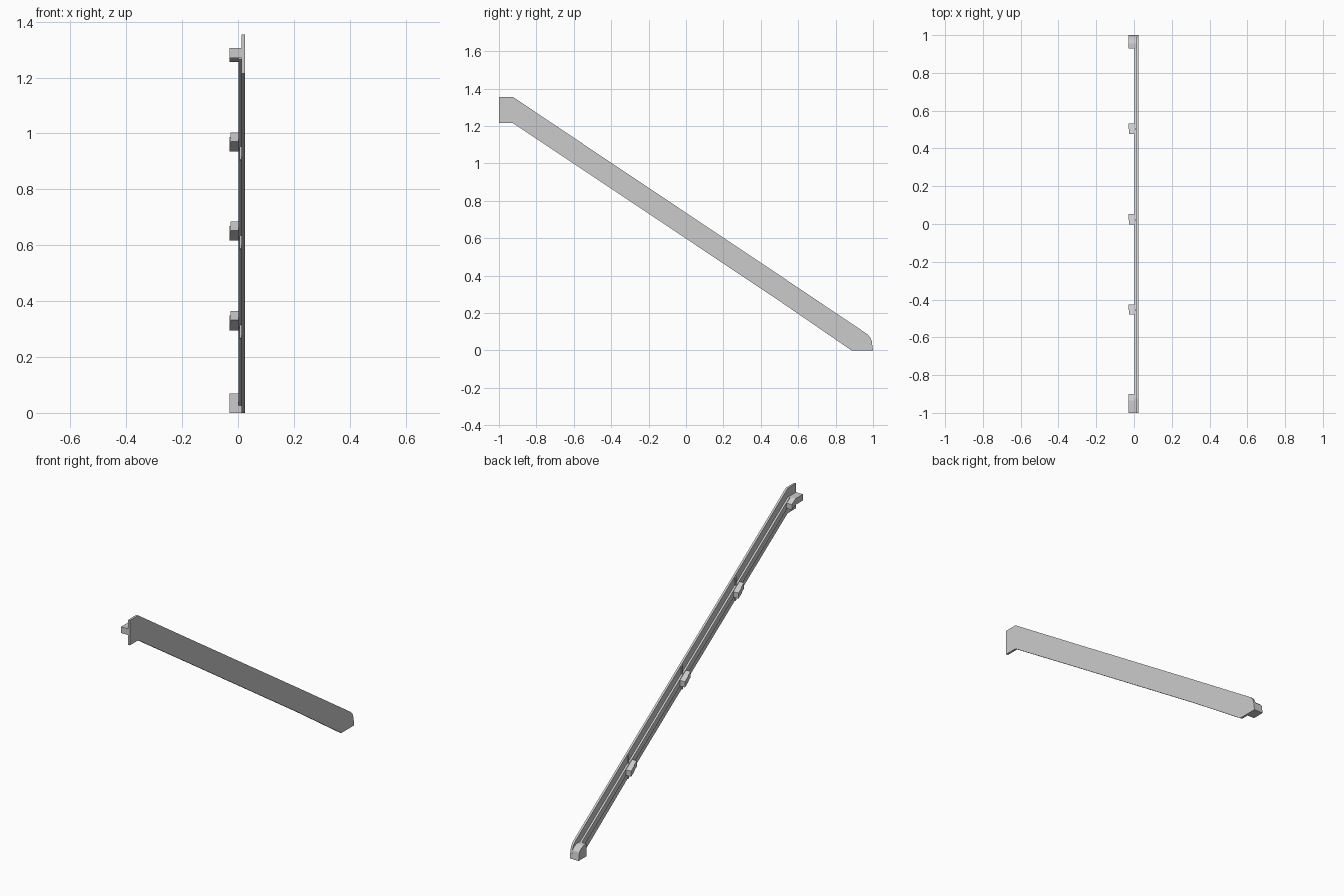
import bpy, bmesh

if "Cube" in bpy.data.objects:
    bpy.data.objects.remove(bpy.data.objects["Cube"])

SLOPE = -0.668
SEAMS = [-0.455, 0.022, 0.502]


def mid(y):
    """Height of the sloping centre line."""
    return 1.285 + SLOPE * (y + 0.925)


def prism(name, profile, x0, x1):
    """Extrude a (y, z) outline along x."""
    bm = bmesh.new()
    face = bm.faces.new([bm.verts.new((x0, y, z)) for y, z in profile])
    out = bmesh.ops.extrude_face_region(bm, geom=[face])
    for v in out["geom"]:
        if isinstance(v, bmesh.types.BMVert):
            v.co.x = x1
    bmesh.ops.recalc_face_normals(bm, faces=bm.faces[:])
    me = bpy.data.meshes.new(name)
    bm.to_mesh(me)
    bm.free()
    ob = bpy.data.objects.new(name, me)
    bpy.context.collection.objects.link(ob)
    return ob


def sloped(name, y0, y1, half, x0, x1):
    """Bar with vertical ends following the slope."""
    return prism(name, [(y0, mid(y0) - half), (y1, mid(y1) - half),
                        (y1, mid(y1) + half), (y0, mid(y0) + half)], x0, x1)


# Outer panel in four lengths, with shaped top and bottom ends
H = 0.069
a, b, c = SEAMS
prism("upper_panel", [(-1, 1.215), (-0.925, 1.215), (a, mid(a) - H), (a, mid(a) + H),
                      (-0.925, 1.355), (-1, 1.355)], 0.013, 0.025)
sloped("upper_middle_panel", a, b, H, 0.013, 0.025)
sloped("lower_middle_panel", b, c, H, 0.013, 0.025)
prism("lower_panel", [(c, mid(c) - H), (0.885, 0), (1, 0), (0.993, 0.05), (0.985, 0.07),
                      (0.968, 0.088), (c, mid(c) + H)], 0.013, 0.025)

# Inner rail along the centre line
R = 0.02
prism("inner_rail", [(-0.99, 1.265), (-0.925, 1.265), (0.95, mid(0.95) - R),
                     (0.95, mid(0.95) + R), (-0.925, 1.305), (-0.99, 1.305)], 0.002, 0.013)

# Wall brackets and joint ribs at the seams
for i, y in enumerate(SEAMS):
    sloped(f"bracket_upper_half_{i}", y - 0.025, y, 0.016, -0.027, 0.004)
    sloped(f"bracket_lower_half_{i}", y, y + 0.03, 0.016, -0.03, 0.004)
    sloped(f"joint_rib_{i}", y - 0.003, y + 0.003, H - 0.003, 0.006, 0.014)

# Bent bracket at the top end
prism("top_bracket", [(-1, 1.27), (-0.94, 1.27), (-0.9, 1.255), (-0.9, 1.285),
                      (-0.935, 1.305), (-1, 1.305)], -0.03, 0.013)

# Foot block closing the bottom end
prism("foot_block", [(0.93, 0), (1, 0), (0.993, 0.045), (0.98, 0.06), (0.955, 0.07),
                     (0.93, 0.07)], -0.03, 0.013)
